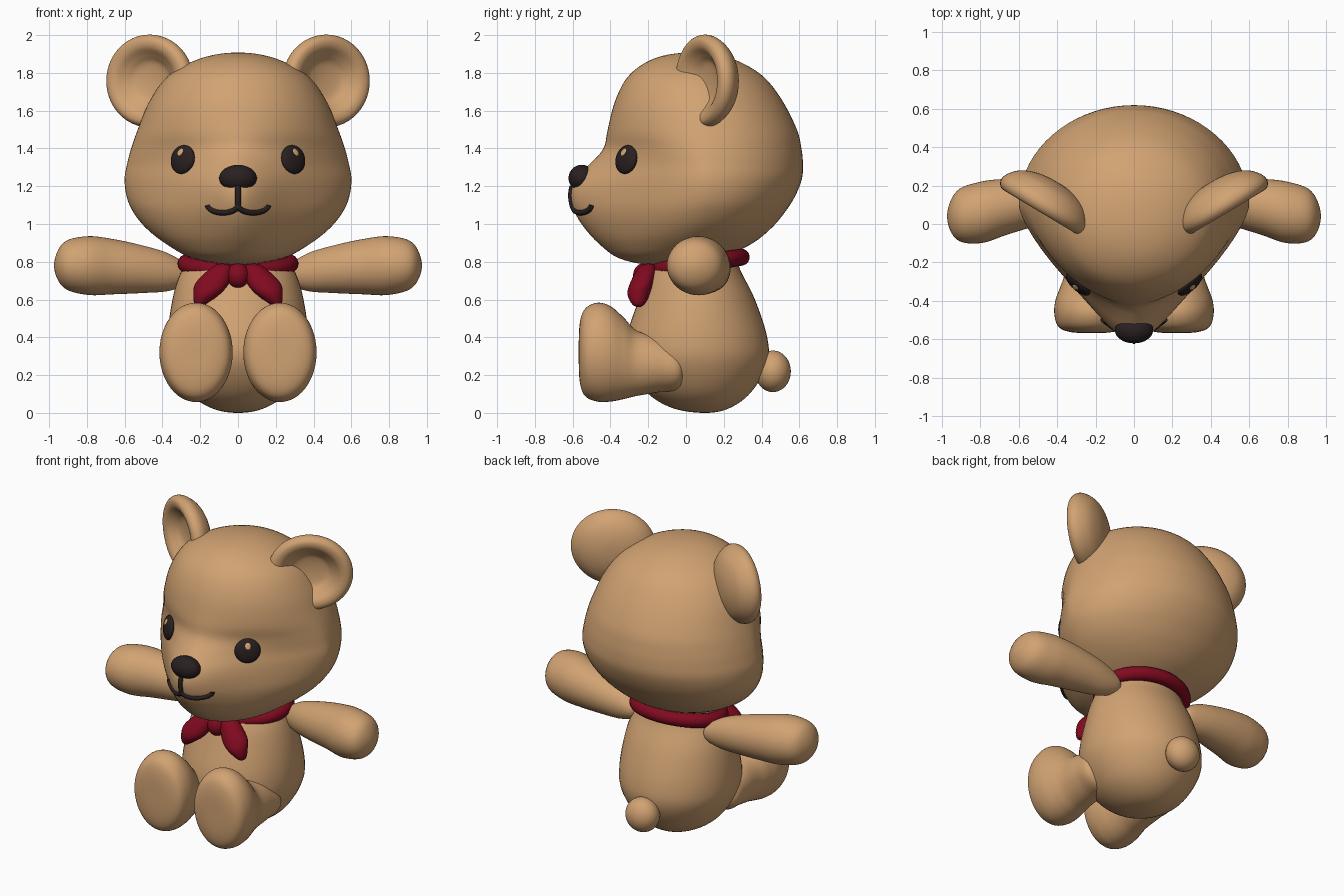
import bpy, bmesh
from math import sin, cos, exp, pi, radians, copysign
from mathutils import Matrix, Vector
from mathutils.bvhtree import BVHTree

cube = bpy.data.objects.get("Cube")
if cube:
    bpy.data.objects.remove(cube, do_unlink=True)


def material(name, rgb):
    m = bpy.data.materials.new(name)
    m.use_nodes = True
    m.diffuse_color = (*rgb, 1)
    bsdf = m.node_tree.nodes["Principled BSDF"]
    bsdf.inputs["Base Color"].default_value = (*rgb, 1)
    bsdf.inputs["Roughness"].default_value = 0.8
    return m


FUR = material("tan fur", (0.64, 0.365, 0.17))
RED = material("deep red ribbon", (0.22, 0.003, 0.014))
DARK = material("dark brown", (0.022, 0.014, 0.015))


def finish(bm, name, mat):
    bmesh.ops.recalc_face_normals(bm, faces=bm.faces)
    for f in bm.faces:
        f.smooth = True
    me = bpy.data.meshes.new(name)
    bm.to_mesh(me)
    bm.free()
    me.materials.append(mat)
    ob = bpy.data.objects.new(name, me)
    bpy.context.collection.objects.link(ob)
    return ob


def expand(t, cu, w, lo, hi, vc=None, n=2):
    vc = (lo + hi) / 2 if vc is None else vc
    return (t, cu, w, vc, vc - lo, hi - vc, n)


def spline_rows(rows, steps):
    """Smooth rows, with mirrored ghost rows so both ends close as round caps."""
    def ghost(r):
        return (r[0], r[1], -r[2], r[3], -r[4], -r[5], r[6])
    rows = [expand(*r) for r in rows]
    rows = [ghost(rows[1])] + rows + [ghost(rows[-2])]
    out = []
    for a, b, c, d in zip(rows, rows[1:], rows[2:], rows[3:]):
        for k in range(steps):
            s = k / steps
            out.append([q + s / 2 * (r - p + s * (2 * p - 5 * q + 4 * r - e + s * (3 * (q - r) + e - p)))
                        for p, q, r, e in zip(a, b, c, d)])
    return out + [list(rows[-2])]


def loft(name, rows, mat, axes="xyz", side=1, matrix=Matrix(), steps=6, seg=48, soften=0):
    """Closed skin; row = position, centre u, half width, v low, v high, v centre, power."""
    rings = spline_rows(rows, steps)
    bm = bmesh.new()

    def vert(u, v, t):
        p = dict(zip(axes, (u, v, t)))
        p = matrix @ Vector((p["x"], p["y"], p["z"]))
        return bm.verts.new((p.x * side, p.y, p.z))

    def ring(r):
        t, cu, w, vc, lo, hi, n = r
        vs = []
        for k in range(seg):
            a = 2 * pi * k / seg
            c, s = cos(a), sin(a)
            e = 2 / n if s < 0 else 1
            vs.append(vert(cu + w * copysign(abs(c) ** e, c),
                           vc + (hi if s > 0 else lo) * copysign(abs(s) ** e, s), t))
        return vs

    skins = [ring(r) for r in rings[1:-1]]
    poles = [vert(r[1], r[3], r[0]) for r in (rings[0], rings[-1])]
    for i in range(seg):
        j = (i + 1) % seg
        for p, q in zip(skins, skins[1:]):
            bm.faces.new((p[i], p[j], q[j], q[i]))
        bm.faces.new((poles[0], skins[0][j], skins[0][i]))
        bm.faces.new((poles[1], skins[-1][i], skins[-1][j]))
    for _ in range(soften):
        bmesh.ops.smooth_vert(bm, verts=bm.verts, factor=0.5, use_axis_x=True, use_axis_y=True, use_axis_z=True)
    return finish(bm, name, mat)


def ball(name, matrix, size, mat):
    bm = bmesh.new()
    bmesh.ops.create_uvsphere(bm, u_segments=32, v_segments=20, radius=1,
                              matrix=matrix @ Matrix.Diagonal((*size, 1)))
    return finish(bm, name, mat)


def at(x, y, z, turn=0, axis="X"):
    return Matrix.Translation((x, y, z)) @ Matrix.Rotation(radians(turn), 4, axis)


# Head
head = loft("head", [
    (1.908, 0, 0, .03, .03),
    (1.88, 0, .19, -.16, .23, .03),
    (1.79, 0, .365, -.3, .4, .05),
    (1.655, 0, .467, -.375, .51, .08, 1.95),
    (1.5, 0, .532, -.41, .588, .1, 1.8),
    (1.4, 0, .567, -.41, .612, .1, 1.6),
    (1.32, 0, .588, -.44, .62, .1, 1.45),
    (1.24, 0, .602, -.465, .615, .1, 1.42),
    (1.15, 0, .592, -.46, .58, .1, 1.5),
    (1.07, 0, .56, -.45, .53, .09, 1.6),
    (.98, 0, .49, -.425, .455, .06, 1.7),
    (.89, 0, .375, -.38, .34, 0, 1.85),
    (.815, 0, .23, -.3, .16, -.07),
    (.783, 0, 0, -.12, -.12)], FUR, seg=72, soften=2)

# Muzzle swells forward out of the head
for v in head.data.vertices:
    if v.co.y < .1:
        rise = v.co.z - 1.14
        height = rise / (.2 if rise > 0 else .3)
        front = min(1, (.1 - v.co.y) / .3)
        v.co.y -= .152 * front * exp(-(v.co.x / .24) ** 2 - height ** 2)

# Body and tail
loft("body", [
    (0, 0, 0, .1, .1),
    (.025, 0, .14, -.07, .23),
    (.11, 0, .265, -.21, .345),
    (.26, 0, .355, -.31, .43),
    (.4, 0, .372, -.315, .43),
    (.6, 0, .347, -.25, .365),
    (.75, 0, .3, -.19, .29),
    (.87, 0, .22, -.1, .24),
    (.92, 0, 0, .08, .08)], FUR)
ball("tail", at(0, .46, .22), (.11, .095, .11), FUR)

# Cupped ear profile: depth and radius
ear_profile = [(.125, 0), (.115, .1), (.08, .185), (.025, .235), (-.02, .245), (-.052, .222),
               (-.05, .18), (-.015, .135), (.015, .09), (.025, 0)]

for side, word in ((1, "left"), (-1, "right")):
    loft(word + "_ear", [(d, 0, r * 1.06, -r, r) for d, r in ear_profile], FUR, "xzy", side,
         at(.462, .11, 1.757, 31, "Z"))
    loft(word + "_arm", [
        (.25, .15, 0, .73, .73),
        (.275, .15, .05, .68, .785),
        (.37, .135, .088, .645, .845),
        (.5, .115, .12, .635, .885),
        (.66, .09, .145, .628, .92),
        (.8, .06, .16, .625, .935),
        (.925, .045, .125, .665, .9),
        (.974, .04, 0, .78, .78)], FUR, "yzx", side)
    loft(word + "_leg", [
        (.01, .21, 0, .24, .24),
        (-.03, .215, .125, .13, .34),
        (-.14, .218, .14, .11, .4),
        (-.26, .218, .145, .09, .435),
        (-.33, .22, .165, .073, .505),
        (-.4, .222, .188, .06, .565),
        (-.47, .222, .193, .06, .583),
        (-.535, .222, .172, .09, .55),
        (-.563, .222, .11, .17, .47),
        (-.568, .222, 0, .32, .32)], FUR, "xzy", side)
    loft(word + "_bow_loop", [
        (.79, .085, 0, -.2, -.2),
        (.77, .085, .055, -.25, -.16),
        (.69, .135, .088, -.295, -.17),
        (.63, .165, .071, -.31, -.19),
        (.575, .2, .03, -.285, -.22),
        (.56, .2, 0, -.25, -.25)], RED, "xyz", side, seg=32)

# Ribbon collar, tilted up at the back, and bow knot
bm = bmesh.new()
bmesh.ops.create_grid(bm, x_segments=64, y_segments=16, size=0.5)
tilt = at(0, .075, .79, 9)
for v in bm.verts:
    a, b = (v.co.x + .5) * 2 * pi, (v.co.y + .5) * 2 * pi
    r = .045 * cos(b)
    v.co = tilt @ Vector(((.275 + r) * cos(a), (.22 + r) * sin(a), .045 * sin(b)))
bmesh.ops.remove_doubles(bm, verts=bm.verts, dist=0.0005)
finish(bm, "collar", RED)
ball("bow_knot", at(0, -.22, .728), (.06, .06, .066), RED)

# Nose, eyes and mouth sit on the face surface
tree = BVHTree.FromPolygons([v.co for v in head.data.vertices], [p.vertices for p in head.data.polygons])


def on_face(x, z):
    return tree.ray_cast(Vector((x, -2, z)), Vector((0, 1, 0)))[0]


ball("nose", at(0, -.552, 1.243, -22), (.1, .07, .07), DARK)
for side, word in ((1, "left"), (-1, "right")):
    x, z = .287 * side, 1.34
    across = on_face(x + .06, z) - on_face(x - .06, z)
    upward = on_face(x, z + .06) - on_face(x, z - .06)
    turn = across.cross(upward).to_track_quat("-Y", "Z").to_matrix().to_4x4()
    eye = Matrix.Translation(on_face(x, z)) @ turn @ at(0, -.008, 0)
    ball(word + "_eye", eye, (.08, .03, .077), DARK)
    ball(word + "_eye_glint", eye @ at(0, -.026, .035, -20), (.018, .005, .022), FUR)

curve = bpy.data.curves.new("mouth", "CURVE")
curve.dimensions = "3D"
curve.bevel_depth = .015
curve.bevel_resolution = 3
curve.use_fill_caps = True
curve.materials.append(DARK)
arc = [(.08 - .08 * cos(pi * k / 16), 1.1 - .04 * sin(pi * k / 16)) for k in range(17)]
smile = [(-x, z) for x, z in reversed(arc)] + arc[1:]
for path in (smile, [(0, 1.2 - .02 * k) for k in range(6)]):
    s = curve.splines.new("POLY")
    s.points.add(len(path) - 1)
    for pt, (x, z) in zip(s.points, path):
        pt.co = (*on_face(x, z), 1)
bpy.context.collection.objects.link(bpy.data.objects.new("mouth", curve))
